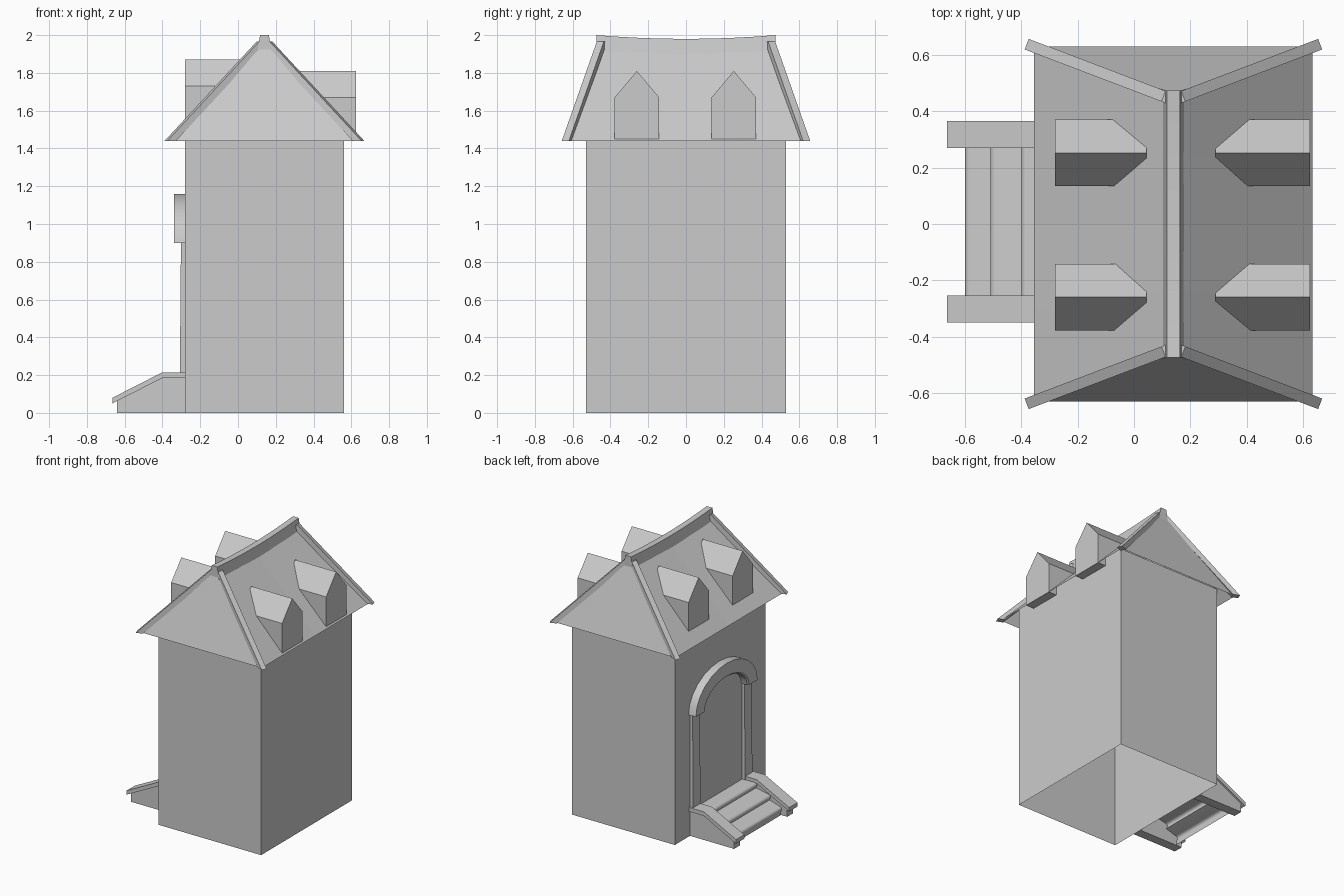
import bpy, bmesh, math
from mathutils import Vector

if "Cube" in bpy.data.objects:
    bpy.data.objects.remove(bpy.data.objects["Cube"], do_unlink=True)

grey = bpy.data.materials.new("plain grey")
grey.use_nodes = True
GREY = (0.6, 0.6, 0.6, 1)
grey.diffuse_color = GREY
grey.node_tree.nodes["Principled BSDF"].inputs["Base Color"].default_value = GREY

MID = 0.14            # x of the ridge
BACK, FRONT = 0.56, -0.28   # house walls in x
EAVE, PEAK = 1.44, 1.955


def loft(name, sections, closed=True, caps=True, smooth=False):
    """Skin a row of equal-length sections."""
    bm = bmesh.new()
    rows = [[bm.verts.new(p) for p in s] for s in sections]
    n = len(rows[0])
    for a, b in zip(rows, rows[1:]):
        for i in range(n if closed else n - 1):
            j = (i + 1) % n
            bm.faces.new((a[i], a[j], b[j], b[i]))
    if closed and caps:
        bm.faces.new(rows[0])
        bm.faces.new(rows[-1])
    bmesh.ops.recalc_face_normals(bm, faces=bm.faces)
    mesh = bpy.data.meshes.new(name)
    bm.to_mesh(mesh)
    bm.free()
    mesh.materials.append(grey)
    ob = bpy.data.objects.new(name, mesh)
    bpy.context.collection.objects.link(ob)
    if smooth:
        bpy.ops.object.select_all(action="DESELECT")
        ob.select_set(True)
        bpy.context.view_layer.objects.active = ob
        bpy.ops.object.shade_smooth_by_angle(angle=math.radians(40))
    return ob


def along_y(name, profile, y0, y1, **kw):
    return loft(name, [[(x, y, z) for x, z in profile] for y in (y0, y1)], **kw)


def along_x(name, profile, x0, x1, **kw):
    return loft(name, [[(x, y, z) for y, z in profile] for x in (x0, x1)], **kw)


def rect(a0, a1, b0, b1):
    return [(a0, b0), (a1, b0), (a1, b1), (a0, b1)]


# Walls, open below and closed above by the roof
loft("walls", [[(x, y, z) for x, y in rect(FRONT, BACK, -0.53, 0.53)]
               for z in (0, 1.51)], caps=False)

# Roof: two sagging slopes with leaning gable ends
stations = [(-0.63, -0.465), (-0.3, -0.23), (0, 0), (0.3, 0.23), (0.63, 0.465)]
loft("roof", [[(-0.355, ye, EAVE), (MID, yr, PEAK - 0.02 * (1 - abs(yr) / 0.465)),
               (0.635, ye, EAVE)] for ye, yr in stations], closed=False)
for s, side in ((-1, "front"), (1, "back")):
    loft(side + "_gable", [[(-0.355, s * 0.63, EAVE), (0.635, s * 0.63, EAVE)],
                           [(MID - 0.001, s * 0.465, PEAK), (MID + 0.001, s * 0.465, PEAK)]],
         closed=False)

# Sagging ridge cap
ridge = []
for i in range(9):
    y = -0.475 + 0.95 * i / 8
    top = 1.98 + 0.02 * (y / 0.475) ** 2
    ridge.append([(MID - 0.037, y, top - 0.08), (MID + 0.037, y, top - 0.08),
                  (MID + 0.023, y, top), (MID - 0.023, y, top)])
loft("ridge_cap", ridge)

# Beams on the four sloping gable edges, cut level at the ends
for sx, lr in ((-1, "right"), (1, "left")):
    for sy, fb in ((-1, "front"), (1, "back")):
        low = Vector((MID + sx * 0.498, sy * 0.63, EAVE))
        high = Vector((MID + sx * 0.012, sy * 0.445, 1.965))
        out = Vector((low.x - high.x, low.y - high.y, 0)).normalized()
        across = Vector((-out.y, out.x, 0))
        loft(f"{fb}_{lr}_gable_beam",
             [[c + out * 0.025 * a + across * 0.02 * b
               for a, b in ((-1, -1), (1, -1), (1, 1), (-1, 1))] for c in (low, high)])

# Dormers
for y, fb in ((0.253, "back"), (-0.26, "front")):
    for lr, x0, x1, z0, top in (("right", FRONT - 0.001, 0.045, 1.5, 1.87),
                                ("left", 0.625, 0.29, 1.45, 1.81)):
        w, side = 0.118, top - 0.14
        along_x(f"{fb}_{lr}_dormer", [(y - w, z0), (y + w, z0), (y + w, side),
                                      (y, top), (y - w, side)], x0, x1)

# Door panel, posts and arched moulding
CY = 0.01
arc = [math.pi * i / 12 for i in range(13)]
door = [(CY + 0.27 * math.cos(a), 0.9 + 0.17 * math.sin(a)) for a in arc]
along_x("door", door + [(CY - 0.27, 0.19), (CY + 0.27, 0.19)], FRONT - 0.004, FRONT)
for s, fb in ((-1, "front"), (1, "back")):
    a, b = sorted((CY + s * 0.26, CY + s * 0.345))
    along_y(fb + "_door_post", [(FRONT, 0.18), (-0.308, 0.18), (-0.302, 0.92), (FRONT, 0.92)],
            a, b)
arch = []
for a in arc:
    c, s = math.cos(a), math.sin(a)
    arch.append([(x, CY + ry * c, 0.9 + rz * s)
                 for x, ry, rz in ((FRONT, 0.25, 0.155), (-0.33, 0.25, 0.155),
                                   (-0.34, 0.26, 0.165), (-0.34, 0.36, 0.26),
                                   (FRONT, 0.36, 0.26))])
loft("door_arch", arch, smooth=True)

# Steps with rounded noses, open underneath
profile = [(-0.59, 0)]
for x, z in ((-0.6, 0.065), (-0.51, 0.13), (-0.4, 0.19)):
    r = 0.02
    profile.append((x + 0.01, z - 2 * r))
    profile += [(x + r - r * math.cos(t), z - r + r * math.sin(t))
                for t in (math.pi * k / 8 for k in range(5))]
profile.append((FRONT, 0.19))
along_y("steps", profile, -0.26, 0.28, closed=False, smooth=True)

# Side walls of the steps with overhanging caps
for y, fb in ((-0.302, "front"), (0.318, "back")):
    along_y(fb + "_step_wall", [(FRONT, 0), (-0.64, 0), (-0.64, 0.065),
                                (-0.4, 0.19), (FRONT, 0.19)], y - 0.035, y + 0.035)
    along_y(fb + "_step_cap", [(FRONT, 0.185), (-0.4, 0.185), (-0.665, 0.05),
                               (-0.665, 0.08), (-0.4, 0.215), (FRONT, 0.215)],
            y - 0.048, y + 0.048)
